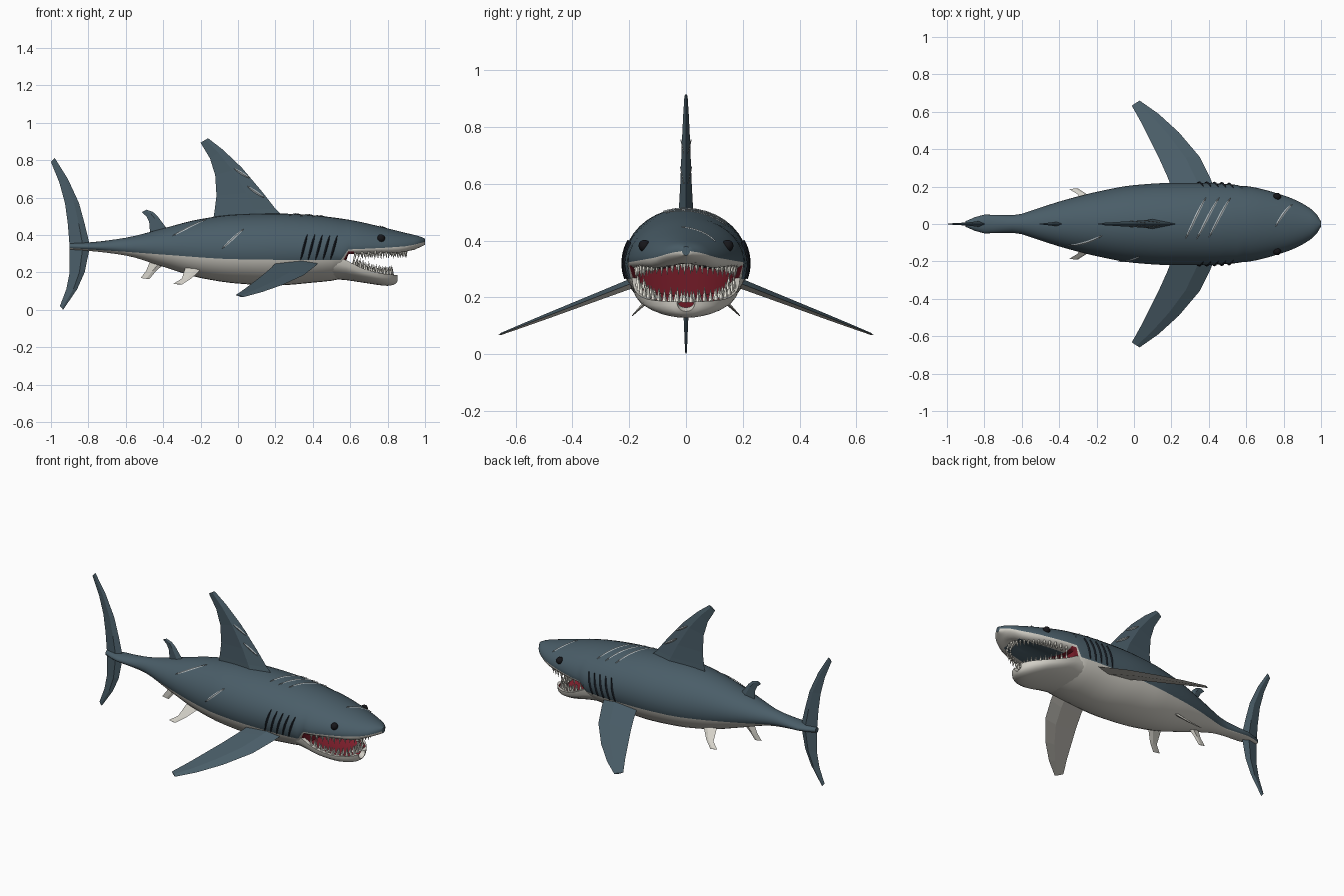
import bpy, bmesh, math, random
from mathutils import Vector, Matrix

random.seed(4)
if "Cube" in bpy.data.objects:
    bpy.data.objects.remove(bpy.data.objects["Cube"])


def material(name, *rgb):
    m = bpy.data.materials.new(name)
    m.use_nodes = True
    m.diffuse_color = (*rgb, 1)
    m.node_tree.nodes["Principled BSDF"].inputs["Base Color"].default_value = (*rgb, 1)
    return m


SLATE = material("slate_blue", .068, .11, .138)
BELLY = material("belly_white", .66, .64, .58)
RED = material("mouth_red", .22, .014, .026)
TOOTH = material("tooth_ivory", .8, .78, .7)
DARK = material("gill_dark", .012, .016, .024)
BLACK = material("eye_black", .008, .008, .01)
SCAR = material("scar_grey", .45, .5, .52)


def finish(name, bm, mats, angle):
    bmesh.ops.recalc_face_normals(bm, faces=bm.faces)
    mesh = bpy.data.meshes.new(name)
    bm.to_mesh(mesh)
    bm.free()
    for m in mats:
        mesh.materials.append(m)
    ob = bpy.data.objects.new(name, mesh)
    bpy.context.collection.objects.link(ob)
    if angle:
        bpy.ops.object.select_all(action='DESELECT')
        ob.select_set(True)
        bpy.context.view_layer.objects.active = ob
        bpy.ops.object.shade_smooth_by_angle(angle=math.radians(angle))
    return ob


def loft(name, rings, mats, rule=lambda i, j: 0, angle=0, fold=False):
    """Skin closed rings; rule(ring, segment) picks the material slot."""
    bm = bmesh.new()
    vs = [[bm.verts.new(p) for p in r] for r in rings]
    n = len(rings[0])
    for i, (a, b) in enumerate(zip(vs, vs[1:])):
        for j in range(n):
            k = (j + 1) % n
            bm.faces.new((a[j], a[k], b[k], b[j])).material_index = rule(i, j)
    for r in (vs[0], vs[-1]):
        if fold:  # cap a crescent shaped ring with quads
            for j in range(n // 2 - 1):
                bm.faces.new((r[j], r[j + 1], r[n - 2 - j], r[n - 1 - j]))
        else:
            bm.faces.new(r)
    return finish(name, bm, mats, angle)


def curve(keys, x):
    """Smooth interpolation without overshoot."""
    d = [(b[1] - a[1]) / (b[0] - a[0]) for a, b in zip(keys, keys[1:])]
    m = [d[0]] + [2 * p * q / (p + q) if p * q > 0 else 0 for p, q in zip(d, d[1:])] + [d[-1]]
    i = max([k for k in range(len(d)) if keys[k][0] <= x] or [0])
    h = keys[i + 1][0] - keys[i][0]
    s = min(max((x - keys[i][0]) / h, 0), 1)
    return (keys[i][1] * (1 + 2 * s) * (1 - s) ** 2 + h * m[i] * s * (1 - s) ** 2
            + keys[i + 1][1] * s * s * (3 - 2 * s) + h * m[i + 1] * s * s * (s - 1))


# Body outline along its length
TOP = [(-.9, .355), (-.8, .36), (-.6, .385), (-.4, .435), (-.2, .485), (0, .51), (.2, .515),
       (.4, .505), (.6, .48), (.8, .435), (.9, .41), (.97, .393), (1, .38)]
MID = [(-.9, .338), (-.4, .33), (0, .32), (.5, .32), (.6, .323), (.9, .34), (1, .363)]
LOW = [(-.9, .322), (-.8, .315), (-.6, .29), (-.4, .23), (-.2, .17), (0, .14), (.2, .13),
       (.4, .145), (.55, .165), (.59, .295), (.9, .307), (.97, .333), (1, .348)]
WIDTH = [(-.9, .015), (-.8, .05), (-.65, .047), (-.5, .088), (-.4, .12), (-.2, .172), (0, .208),
         (.2, .22), (.4, .219), (.6, .203), (.8, .153), (.9, .11), (.97, .06), (1, .014)]
LINE = [(-.9, .33), (-.6, .31), (-.4, .295), (0, .27), (.55, .265), (.59, .322)]
PALATE = [(.57, 0), (.6, 1), (.85, 1), (.93, 0)]


def body_point(x, deg):
    t = math.radians(deg)
    s, mid = math.sin(t), curve(MID, x)
    if s >= 0:
        z = mid + (curve(TOP, x) - mid) * s
    else:
        k = curve(PALATE, x)
        z = mid - (mid - curve(LOW, x)) * ((1 - k) * -s + k * abs(math.sin(2 * t)))
    return Vector((x, curve(WIDTH, x) * math.cos(t), z))


def body_normal(x, deg):
    e = .01
    n = (body_point(x + e, deg) - body_point(x - e, deg)).cross(
        body_point(x, deg + 1) - body_point(x, deg - 1))
    return n.normalized()


# Body: dark back, white belly, red throat wall, dark palate
UP, DOWN = 22, 14
stations = [-.9 + .05 * i for i in range(30)] + [.59, .62] + [.66 + .04 * i for i in range(8)] + [.96, .98, .992, 1]
rings = []
for x in stations:
    mid = curve(MID, x)
    drop = max(0, mid - curve(LINE, x)) if x < .585 else 0
    a = -math.degrees(math.asin(min(drop / (mid - curve(LOW, x)), .9)))
    rings.append([body_point(x, a + (180 - 2 * a) * j / UP) for j in range(UP)]
                 + [body_point(x, 180 - a + (180 + 2 * a) * j / DOWN) for j in range(DOWN)])


def body_colour(i, j):
    if j < UP:
        return 0
    edge = min(j - UP, UP + DOWN - 1 - j)
    if .54 < stations[i] < .61 and edge > 0:
        return 2
    return 0 if .6 < stations[i] < .87 and edge > 3 else 1


loft("body", rings, [SLATE, BELLY, RED], body_colour, 50)

# Lower jaw: a scoop with a red floor
JAW_TOP = [(.5, .29), (.58, .265), (.64, .232), (.7, .211), (.78, .192), (.855, .185)]
JAW_LOW = [(.5, .165), (.58, .158), (.7, .14), (.8, .128), (.84, .137), (.855, .155)]
ARC = 14


def jaw_width(x):
    return .19 * math.sqrt(1 - (max(x - .57, 0) / .286) ** 2)


rings = []
for x in [.5, .54, .58, .62, .66, .7, .74, .77, .8, .82, .835, .845, .852]:
    top, low, w = curve(JAW_TOP, x), curve(JAW_LOW, x), jaw_width(x)
    half = [(math.cos(math.pi * j / ARC), math.sin(math.pi * j / ARC)) for j in range(ARC + 1)]
    rings.append([(x, w * c, top - (top - low) * s ** .8) for c, s in half]
                 + [(min(x, .825), .87 * w * c, top - .6 * (top - low) * s ** .8) for c, s in reversed(half)])
loft("lower_jaw", rings, [BELLY, RED], lambda i, j: int(ARC < j < 2 * ARC + 1), 50, fold=True)


# Teeth: two rows on each jaw
def teeth(name, count, reach, width, length, base):
    bm = bmesh.new()
    for row in range(2):
        for i in range(count):
            a = math.pi * ((i + .5 * (row + 1)) / (count + .5) - .5) * .96
            x = .59 + (reach - .02 * row) * math.cos(a)
            y = (width - .02 * row) * math.sin(a)
            size = length * random.uniform(.85, 1.1) * (1 - .25 * row)
            tilt = Matrix.Rotation(random.uniform(-.12, .12), 4, 'Y')
            spot = Matrix.Translation((x, y, base(x) + size * .42))
            bmesh.ops.create_cone(bm, segments=5, radius1=.01, radius2=.0005, depth=size,
                                  cap_ends=True, matrix=spot @ tilt)
    finish(name, bm, [TOOTH], 0)


teeth("upper_teeth", 25, .31, .178, -.05, lambda x: curve(MID, x) - .012)
teeth("lower_teeth", 21, .235, .172, .052, lambda x: curve(JAW_TOP, x) - .002)


# Fins: diamond sections between a leading and a trailing edge
def fin(name, leads, trails, thick, place, mats=(SLATE,)):
    rings, n = [], len(leads) - 1
    for i, (a, b) in enumerate(zip(leads, trails)):
        a, b = Vector(a), Vector(b)
        m, t = a.lerp(b, .35), thick * (1 - .8 * i / n)
        rings.append([place(*a, 0), place(*m, t), place(*b, 0), place(*m, -t)])
    loft(name, rings, mats, lambda i, j: (j > 1) * (len(mats) - 1))


def upright(u, v, n):
    return (u, n, v)


DORSAL_LEAD = [(.25, .49), (.2, .54), (.13, .63), (.02, .76), (-.08, .855), (-.16, .917)]
DORSAL_TRAIL = [(-.135, .47), (-.125, .53), (-.115, .61), (-.122, .72), (-.15, .81), (-.2, .893)]
fin("dorsal_fin", DORSAL_LEAD, DORSAL_TRAIL, .028, upright)
fin("second_dorsal_fin", [(-.37, .42), (-.43, .5), (-.455, .523), (-.49, .535)],
    [(-.47, .41), (-.475, .47), (-.49, .5), (-.515, .522)], .012, upright)
fin("upper_tail_fin", [(-.79, .335), (-.82, .46), (-.85, .57), (-.91, .7), (-.98, .812)],
    [(-.9, .335), (-.91, .46), (-.925, .57), (-.955, .68), (-1, .79)], .016, upright)
fin("lower_tail_fin", [(-.79, .345), (-.82, .2), (-.86, .11), (-.935, 0)],
    [(-.9, .345), (-.9, .2), (-.918, .11), (-.952, .02)], .016, upright)
fin("anal_fin", [(-.39, .25), (-.44, .205), (-.475, .163)],
    [(-.47, .26), (-.49, .21), (-.52, .17)], .01, upright, [BELLY])

for side, word in ((1, "left"), (-1, "right")):
    # the model's left and right follow the x axis, so these are told apart by y
    tag = "back" if side > 0 else "front"
    fin(tag + "_pectoral_fin", [(.45, .14), (.41, .24), (.35, .36), (.24, .49), (.13, .59), (.03, .66)],
        [(.22, .14), (.18, .25), (.135, .35), (.085, .45), (.04, .54), (-.012, .633)], .02,
        lambda u, v, n: (u, side * v, .25 - .387 * (v - .19) + n), [SLATE, BELLY])
    fin(tag + "_pelvic_fin", [(-.18, -.2), (-.25, .6), (-.3, 1)], [(-.28, -.2), (-.3, .6), (-.345, .95)], .009,
        lambda u, v, n: (u, side * (.11 + .08 * v + .7 * n), .215 - .08 * v + .7 * n), [BELLY])


# Surface marks: thin tapered ridges following a path
def mark(name, path, width, lift, mat):
    n, rings = 10, []
    for i in range(n + 1):
        p, nor = path(i / n)
        along = path(min(i / n + .05, 1))[0] - path(max(i / n - .05, 0))[0]
        out = along.cross(nor).normalized() * width * (.15 + .85 * math.sin(math.pi * i / n) ** .6)
        low = p + nor * .002
        rings.append([low - out, p + nor * lift, low + out])
    loft(name, rings, [mat])


def on_body(x0, t0, x1, t1):
    def path(s):
        x, t = x0 + (x1 - x0) * s, t0 + (t1 - t0) * s
        return body_point(x, t), body_normal(x, t) * (1 if body_normal(x, t).dot(
            Vector((0, math.cos(math.radians(t)), math.sin(math.radians(t))))) > 0 else -1)
    return path


for i in range(5):
    x = .335 + .04 * i
    mark(f"back_gill_{i}", on_body(x, -17, x + .035, 25), .006, .008, DARK)
    mark(f"front_gill_{i}", on_body(x, 197, x + .035, 155), .006, .008, DARK)

body_scars = [(-.35, 147, -.17, 110), (-.085, 178, .03, 145), (.275, 111, .385, 50),
              (.335, 111, .455, 50), (.4, 109, .515, 50), (.755, 95, .845, 42)]
for i, ends in enumerate(body_scars):
    mark(f"body_scar_{i}", on_body(*ends), .007, .005, SCAR)


def on_dorsal(side, u0, v0, u1, v1):
    def path(s):
        u, v = u0 + (u1 - u0) * s, v0 + (v1 - v0) * s
        lead, trail = (curve([(b, a) for a, b in edge], v) for edge in (DORSAL_LEAD, DORSAL_TRAIL))
        f = (lead - u) / (lead - trail)
        h = .028 * (1.05 - 1.9 * (v - .49)) * min(f / .35, (1 - f) / .65)
        return Vector((u, side * (max(h, 0) + .002), v)), Vector((0, side, 0))
    return path


for side, tag in ((1, "back"), (-1, "front")):
    mark(tag + "_high_fin_scar", on_dorsal(side, -.02, .755, .06, .705), .007, .005, SCAR)
    mark(tag + "_low_fin_scar", on_dorsal(side, .05, .66, .14, .6), .007, .005, SCAR)
    # Eyes
    bm = bmesh.new()
    spot = body_point(.765, 27 if side > 0 else 153)
    bmesh.ops.create_uvsphere(bm, u_segments=16, v_segments=10, radius=.021, matrix=Matrix.Translation(spot))
    finish(tag + "_eye", bm, [BLACK], 60)
